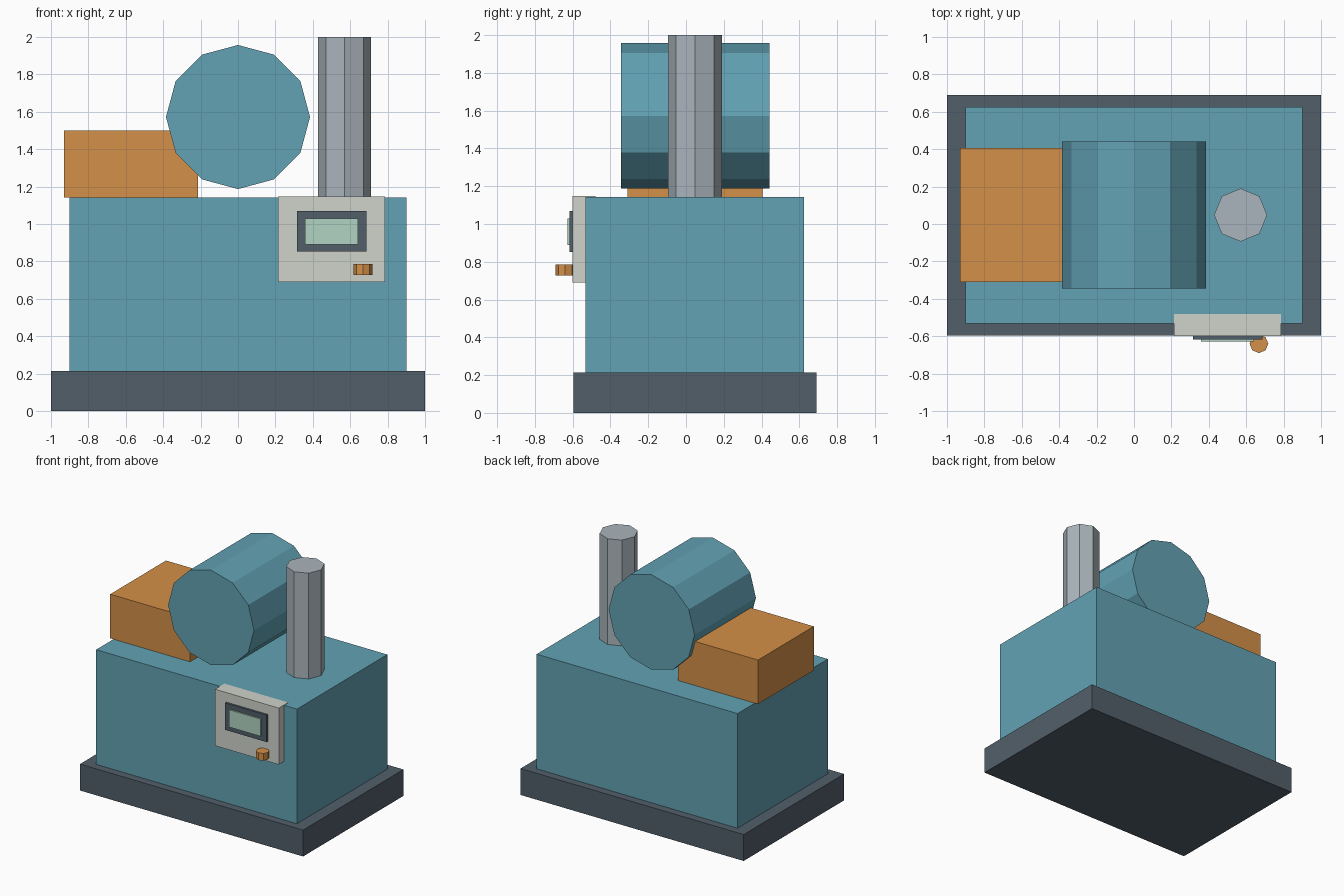
import bpy
import math
from mathutils import Matrix

cube = bpy.data.objects.get("Cube")
if cube:
    bpy.data.objects.remove(cube, do_unlink=True)


def material(name, r, g, b):
    """Flat colour given as 0-255 display values, stored as linear."""
    def linear(c):
        c /= 255
        return c / 12.92 if c <= 0.04045 else ((c + 0.055) / 1.055) ** 2.4
    colour = (linear(r), linear(g), linear(b), 1)
    mat = bpy.data.materials.new(name)
    mat.use_nodes = True
    mat.diffuse_color = colour
    node = next(n for n in mat.node_tree.nodes if n.type == "BSDF_PRINCIPLED")
    node.inputs["Base Color"].default_value = colour
    return mat


teal = material("teal paint", 98, 162, 180)
slate = material("dark slate", 82, 95, 106)
orange = material("orange paint", 212, 144, 72)
steel = material("pale steel", 170, 181, 188)
cream = material("panel grey", 207, 211, 203)
glass = material("screen green", 177, 211, 194)


def finish(name, mat):
    obj = bpy.context.object
    obj.name = name
    obj.data.name = name
    obj.data.materials.append(mat)
    return obj


def box(name, mat, x, y, z):
    """Box from (min, max) ranges on each axis."""
    spans = (x, y, z)
    bpy.ops.mesh.primitive_cube_add(size=1, location=[sum(s) / 2 for s in spans])
    obj = finish(name, mat)
    obj.data.transform(Matrix.Diagonal([s[1] - s[0] for s in spans] + [1]))
    return obj


def prism(name, mat, sides, radius, length, centre, tilt=0):
    """Upright prism with a corner on +x, optionally tilted about x."""
    bpy.ops.mesh.primitive_cylinder_add(vertices=sides, radius=radius, depth=length,
                                        location=centre, rotation=(tilt, 0, 0))
    return finish(name, mat)


MID = 0.048          # shared centre line in y
DECK = 1.143         # top of the housing

# Plinth and main housing
box("base_plinth", slate, (-1, 1), (-0.595, 0.69), (0, 0.214))
box("main_housing", teal, (-0.9, 0.9), (-0.531, 0.626), (0.214, DECK))

# Equipment on top of the housing
box("motor_box", orange, (-0.929, -0.214), (MID - 0.357, MID + 0.357), (DECK, 1.5))
prism("tank", teal, 12, 0.385, 0.786, (0, MID, 1.572), math.pi / 2)
prism("exhaust_stack", steel, 8, 0.142, 2 - DECK, (0.57, MID, (2 + DECK) / 2))

# Control panel on the front
box("control_panel", cream, (0.214, 0.786), (-0.6, -0.48), (0.689, 1.147))
box("screen_frame", slate, (0.316, 0.688), (-0.617, -0.59), (0.852, 1.07))
box("screen", glass, (0.358, 0.642), (-0.628, -0.61), (0.89, 1.03))
prism("control_knob", orange, 8, 0.05, 0.058, (0.668, -0.64, 0.757))
